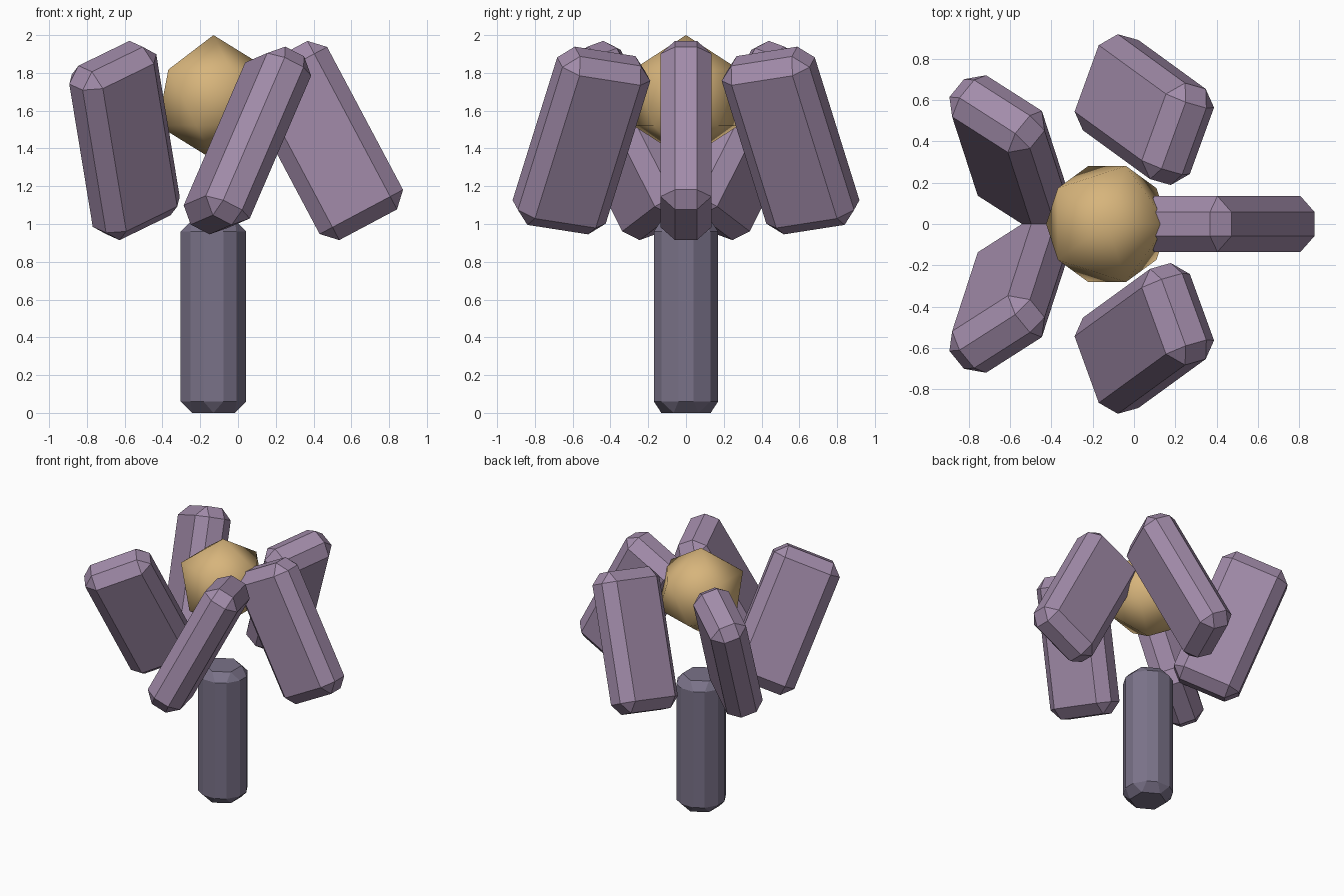
import bpy
from math import radians
from mathutils import Matrix, Vector

cube = bpy.data.objects.get("Cube")
if cube:
    bpy.data.objects.remove(cube, do_unlink=True)

AXIS_X = -0.13        # the flower's upright axis
PETAL_COUNT = 5
PETAL_RADIUS = 0.582
PETAL_TILT = radians(-28)


def material(name, color):
    mat = bpy.data.materials.new(name)
    mat.use_nodes = True
    mat.diffuse_color = (*color, 1)
    mat.node_tree.nodes["Principled BSDF"].inputs["Base Color"].default_value = (*color, 1)
    return mat


def finish(name, mat, bevel=0):
    obj = bpy.context.object
    obj.name = name
    obj.data.materials.append(mat)
    if bevel:
        mod = obj.modifiers.new("Chamfer", 'BEVEL')
        mod.width = bevel
        mod.segments = 1
        mod.limit_method = 'ANGLE'
    return obj


tan = material("tan", (0.68, 0.46, 0.20))
mauve = material("mauve", (0.36, 0.26, 0.40))
slate = material("slate_purple", (0.195, 0.17, 0.25))

# Stem: chamfered hexagonal column
bpy.ops.mesh.primitive_cylinder_add(vertices=6, radius=0.2, depth=1.02,
                                    location=(AXIS_X, 0, 0.51))
finish("stem", slate, 0.06)

# Flower centre: smooth-shaded icosahedron
bpy.ops.mesh.primitive_ico_sphere_add(subdivisions=1, radius=0.33,
                                      location=(AXIS_X, 0, 1.67))
finish("flower_centre", tan)
bpy.ops.object.shade_smooth()

# Petals: chamfered slabs in a ring, the lean turning twice as fast as the ring
for i in range(PETAL_COUNT):
    angle = radians(360 / PETAL_COUNT * i)
    bpy.ops.mesh.primitive_cube_add(size=1)
    petal = finish(f"petal_{i + 1}", mauve, 0.077)
    petal.data.transform(Matrix.Diagonal((0.5, 0.27, 1.01, 1)))
    offset = Matrix.Rotation(angle, 4, 'Z') @ Vector((PETAL_RADIUS, 0, 0))
    lean = (Matrix.Rotation(2 * angle, 4, 'Z')
            @ Matrix.Rotation(PETAL_TILT, 4, 'Y')
            @ Matrix.Rotation(-angle, 4, 'Z'))
    petal.matrix_world = Matrix.Translation(offset + Vector((AXIS_X, 0, 1.442))) @ lean
